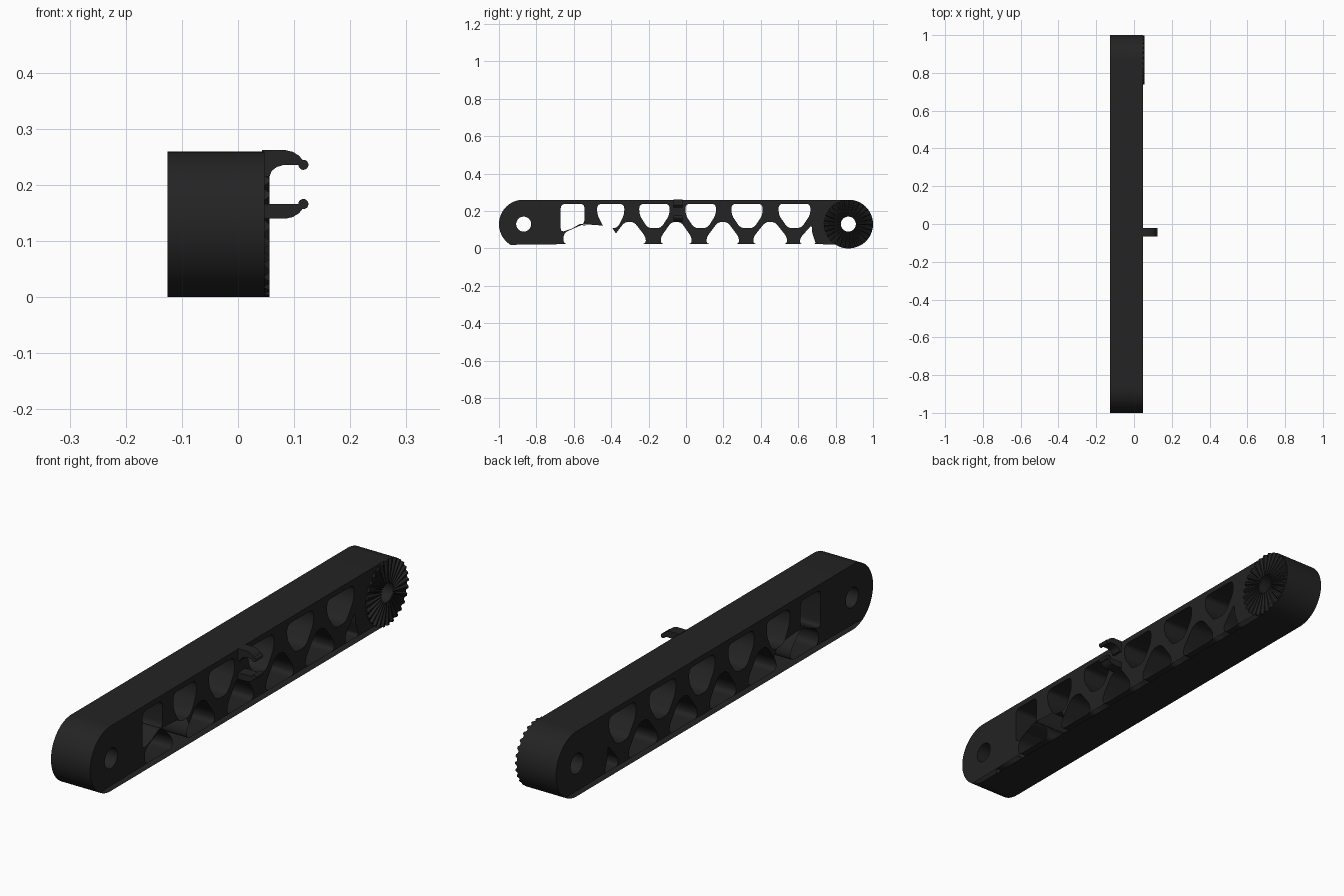
import bpy, bmesh, math
from mathutils import Vector, Matrix

if "Cube" in bpy.data.objects:
    bpy.data.objects.remove(bpy.data.objects["Cube"])

MID_Z, END_R, PIVOT, HOLE_R = 0.13, 0.13, 0.868, 0.04
BACK, FACE, TEETH_TOP = -0.126, 0.047, 0.056

black = bpy.data.materials.new("matte_black")
black.diffuse_color = (0.017, 0.017, 0.017, 1)
black.use_nodes = True
black.node_tree.nodes["Principled BSDF"].inputs["Base Color"].default_value = black.diffuse_color


def rounded(pts, d=0.025, steps=5):
    """Outline with each corner eased by a short curve."""
    out, n = [], len(pts)
    for i in range(n):
        p = Vector(pts[i])
        a, b = Vector(pts[i - 1]) - p, Vector(pts[(i + 1) % n]) - p
        a = p + a.normalized() * min(d, a.length * 0.45)
        b = p + b.normalized() * min(d, b.length * 0.45)
        for k in range(steps + 1):
            t = k / steps
            out.append(a * (1 - t) ** 2 + p * 2 * t * (1 - t) + b * t * t)
    return out


def arc(cx, cy, r, a0, a1, n):
    return [(cx + r * math.cos(math.radians(a0 + (a1 - a0) * i / n)),
             cy + r * math.sin(math.radians(a0 + (a1 - a0) * i / n))) for i in range(n + 1)]


def circle(cx, cy, r, n=40):
    return arc(cx, cy, r, 0, 360, n)[:-1]


def finish(ob, angle=35):
    bm = bmesh.new()
    bm.from_mesh(ob.data)
    bmesh.ops.remove_doubles(bm, verts=bm.verts, dist=1e-5)
    bmesh.ops.recalc_face_normals(bm, faces=bm.faces)
    bm.to_mesh(ob.data)
    bm.free()
    ob.data.materials.clear()
    ob.data.materials.append(black)
    bpy.ops.object.select_all(action='DESELECT')
    ob.select_set(True)
    bpy.context.view_layer.objects.active = ob
    bpy.ops.object.shade_smooth_by_angle(angle=math.radians(angle))


def plate(name, loops, lo, hi, matrix):
    """Extrude a flat outline (with holes) from lo to hi along its normal."""
    cu = bpy.data.curves.new(name, 'CURVE')
    cu.dimensions, cu.fill_mode, cu.extrude = '2D', 'BOTH', (hi - lo) / 2
    for loop in loops:
        sp = cu.splines.new('POLY')
        sp.points.add(len(loop) - 1)
        for q, p in zip(sp.points, loop):
            q.co = (p[0], p[1], 0, 1)
        sp.use_cyclic_u = True
    ob = bpy.data.objects.new(name, cu)
    bpy.context.collection.objects.link(ob)
    bpy.ops.object.select_all(action='DESELECT')
    ob.select_set(True)
    bpy.context.view_layer.objects.active = ob
    bpy.ops.object.convert(target='MESH')
    ob = bpy.context.view_layer.objects.active
    ob.data.transform(matrix @ Matrix.Translation((0, 0, (lo + hi) / 2)))
    finish(ob)
    return ob


SIDE = Matrix(((0, 0, 1, 0), (1, 0, 0, 0), (0, 1, 0, 0), (0, 0, 0, 1)))    # outline in y, z
FRONT = Matrix(((1, 0, 0, 0), (0, 0, -1, 0), (0, 1, 0, 0), (0, 0, 0, 1)))  # outline in x, z

# Arm: long bar with round ends, pivot holes and truss windows
outline = arc(1 - END_R, MID_Z, END_R, -90, 90, 40) + arc(-1 + END_R, MID_Z, END_R, 90, 270, 40)
loops = [outline, circle(-PIVOT, MID_Z, HOLE_R), circle(PIVOT, MID_Z, HOLE_R)]
TOP, BOT = 0.238, 0.023
for a, b in [(-0.475, -0.33), (-0.25, -0.088), (-0.003, 0.16), (0.243, 0.41), (0.495, 0.665)]:
    m = (a + b) / 2
    loops.append(rounded([(a, TOP), (a, 0.18), (m - 0.035, 0.108), (m + 0.035, 0.108),
                          (b, 0.18), (b, TOP)]))
for a, b in [(-0.39, -0.215), (-0.135, 0.03), (0.11, 0.283), (0.36, 0.54)]:
    m = (a + b) / 2
    loops.append(rounded([(a, BOT), (a, 0.06), (m - 0.025, 0.142), (m + 0.025, 0.142),
                          (b, 0.06), (b, BOT)]))
# End windows: split by a slanted strut at the front, trimmed near the rear pivot
loops.append(rounded([(-0.67, TOP), (-0.67, 0.085), (-0.543, 0.13), (-0.543, TOP)]))
loops.append(rounded([(-0.655, BOT), (-0.655, 0.08), (-0.555, 0.138), (-0.48, 0.065), (-0.48, BOT)]))
loops.append(rounded([(0.61, BOT), (0.61, 0.055), (0.672, 0.125), (0.674, 0.085), (0.695, BOT)], 0.015))
plate("arm", loops, BACK, FACE, SIDE)

# Toothed ring: radial serrations around the rear pivot
TEETH = 28
bm = bmesh.new()
rings = []
for i in range(TEETH * 4):
    ang = 2 * math.pi * i / (TEETH * 4)
    h = TEETH_TOP if i % 4 < 2 else FACE + 0.0006
    row = []
    for r, x in ((HOLE_R, FACE - 0.002), (HOLE_R, h), (END_R, h), (END_R, FACE - 0.002)):
        row.append(bm.verts.new((x, PIVOT + r * math.cos(ang), MID_Z + r * math.sin(ang))))
    rings.append(row)
for i, row in enumerate(rings):
    nxt = rings[(i + 1) % len(rings)]
    for k in range(4):
        bm.faces.new((row[k], row[(k + 1) % 4], nxt[(k + 1) % 4], nxt[k]))
me = bpy.data.meshes.new("toothed_ring")
bm.to_mesh(me)
bm.free()
ring = bpy.data.objects.new("toothed_ring", me)
bpy.context.collection.objects.link(ring)
finish(ring, 20)

# Clip: two curved fingers with rounded tips
Y0, Y1 = -0.066, -0.02
CZ = 0.201
for name, s in (("clip_upper_finger", 1), ("clip_lower_finger", -1)):
    finger = [(FACE - 0.004, 0.061), (0.085, 0.061), (0.098, 0.058), (0.109, 0.051),
              (0.117, 0.041), (0.117, 0.031), (0.108, 0.035)]
    if s > 0:   # filleted root
        finger += [(0.082, 0.035), (0.069, 0.031), (0.06, 0.024), (0.056, 0.014), (FACE - 0.004, 0.014)]
    else:       # square root
        finger += [(FACE - 0.004, 0.035)]
    plate(name, [[(x, CZ + s * z) for x, z in finger]], -Y1, -Y0, FRONT)
    plate(name + "_tip", [circle(0.1165, CZ + s * 0.035, 0.009, 20)], -Y1, -Y0, FRONT)
